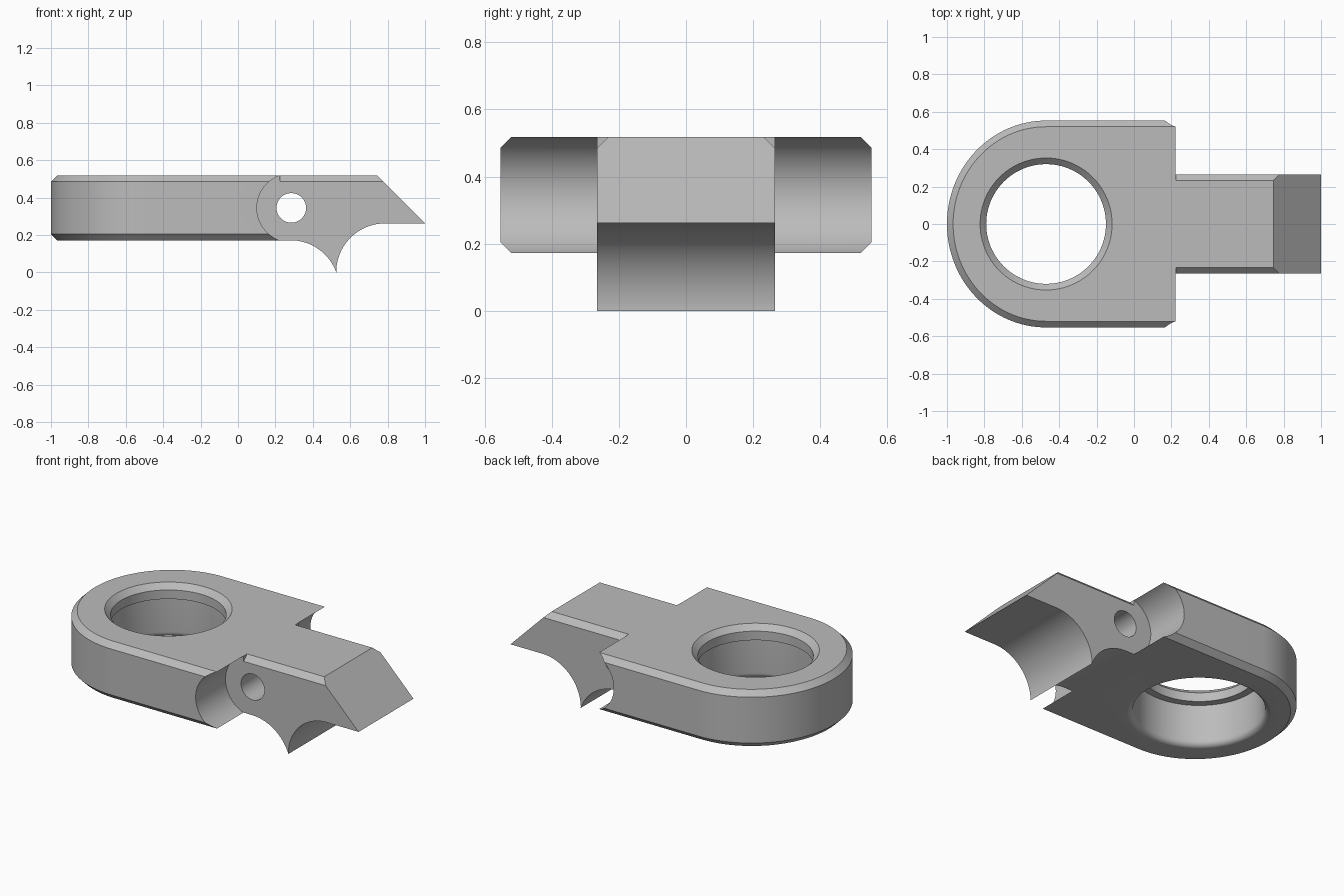
import bpy, bmesh
from math import sin, cos, pi, radians
from mathutils import Matrix

if "Cube" in bpy.data.objects:
    bpy.data.objects.remove(bpy.data.objects["Cube"], do_unlink=True)

BOTTOM, TOP, CHAMFER = 0.172, 0.518, 0.033
HEAD_HALF = 0.265            # half width of the head
PIVOT = (0.285, 0.345)       # x, z of the cross hole
RING_X = -0.47               # centre of the large bore

grey = bpy.data.materials.new("plain grey")
grey.use_nodes = True
grey.diffuse_color = (0.5, 0.5, 0.5, 1)
grey.node_tree.nodes["Principled BSDF"].inputs["Base Color"].default_value = (0.5, 0.5, 0.5, 1)


def make(name, bm):
    bmesh.ops.recalc_face_normals(bm, faces=bm.faces)
    mesh = bpy.data.meshes.new(name)
    bm.to_mesh(mesh)
    bm.free()
    mesh.materials.append(grey)
    obj = bpy.data.objects.new(name, mesh)
    bpy.context.collection.objects.link(obj)
    return obj


def arc(cx, cy, rx, ry, start, end, steps):
    angles = [radians(start + (end - start) * i / steps) for i in range(steps + 1)]
    return [(cx + rx * cos(a), cy + ry * sin(a)) for a in angles]


def loft(name, rings):
    """Skin between equal closed rings and cap both ends."""
    bm = bmesh.new()
    loops = [[bm.verts.new(p) for p in ring] for ring in rings]
    n = len(loops[0])
    for a, b in zip(loops, loops[1:]):
        for i in range(n):
            j = (i + 1) % n
            bm.faces.new((a[i], a[j], b[j], b[i]))
    bm.faces.new(loops[0])
    bm.faces.new(loops[-1])
    return make(name, bm)


def rod(name, radius, y0, y1):
    """Cylinder along y through the pivot."""
    circle = arc(*PIVOT, radius, radius, 0, 360, 96)[:-1]
    return loft(name, [[(x, y, z) for x, z in circle] for y in (y0, y1)])


def combine(target, tool, operation):
    mod = target.modifiers.new(operation.lower(), 'BOOLEAN')
    mod.object, mod.operation, mod.solver = tool, operation, 'EXACT'
    bpy.context.view_layer.objects.active = target
    bpy.ops.object.modifier_apply(modifier=mod.name)
    bpy.data.objects.remove(tool, do_unlink=True)


# Ring body: rounded plate, chamfered above and below
rings = []
for z, inset in ((BOTTOM, CHAMFER), (BOTTOM + CHAMFER, 0), (TOP - CHAMFER, 0), (TOP, CHAMFER)):
    outline = arc(RING_X, 0, 0.53 - inset, 0.553 - inset, 90, 270, 64)
    outline += [(0.224, -0.553 + inset), (0.224, 0.553 - inset)]
    rings.append([(x, y, z) for x, y in outline])
body = loft("hook_link", rings)

# Hollow round shoulders on both sides of the head
for side in (-1, 1):
    combine(body, rod("shoulder_cutter", 0.184, side * HEAD_HALF, side * 0.8), 'DIFFERENCE')

# Head: side profile with two scooped arcs, a pointed tooth and a sloping nose
profile = [(0.15, TOP), (0.15, BOTTOM)]
profile += arc(0.281, BOTTOM - 0.26, 0.26, 0.26, 90, 19.8, 24)
profile += arc(0.785, 0, 0.26, 0.262, 180, 90, 32)[1:]
profile += [(1.0, 0.262), (0.745, TOP)]
head = loft("head", [[(x, y, z) for x, z in profile] for y in (-HEAD_HALF, HEAD_HALF)])
bm = bmesh.new()
bm.from_mesh(head.data)
top_edges = [e for e in bm.edges if all(v.co.z > TOP - 0.001 for v in e.verts)
             and abs(e.verts[0].co.y - e.verts[1].co.y) < 0.01]
bmesh.ops.bevel(bm, geom=top_edges, offset=CHAMFER, segments=1, affect='EDGES')
bm.to_mesh(head.data)
bm.free()
combine(body, head, 'UNION')

# Large bore: chamfered lip on top, wider below with a rounded mouth
bore = [(0.4, BOTTOM - 0.1)] + arc(0.4, BOTTOM + 0.035, 0.035, 0.035, 270, 180, 8)
bore += [(0.365, 0.43), (0.32, 0.43), (0.32, TOP - CHAMFER), (0.32 + CHAMFER + 0.05, TOP + 0.05)]
bore_rings = [[(x, y, z) for x, y in arc(RING_X, 0, r, r, 0, 360, 96)[:-1]] for r, z in bore]
combine(body, loft("bore_cutter", bore_rings), 'DIFFERENCE')

# Cross hole through the head
combine(body, rod("pivot_cutter", 0.079, -0.5, 0.5), 'DIFFERENCE')

# Smooth the round walls, keep edges crisp
bpy.ops.object.select_all(action='DESELECT')
body.select_set(True)
bpy.context.view_layer.objects.active = body
bpy.ops.object.shade_smooth_by_angle(angle=radians(25))
